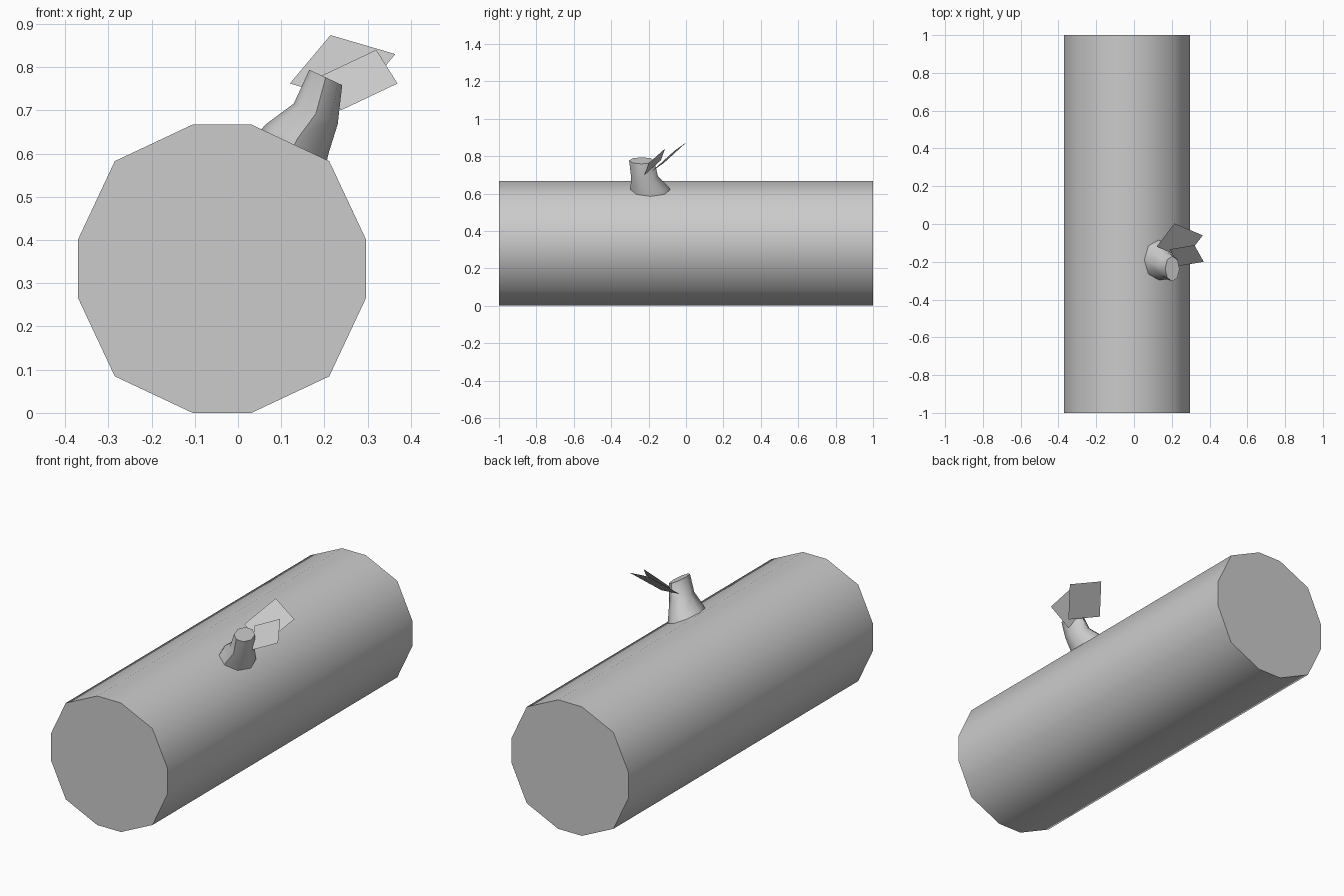
import bpy, bmesh, math
from mathutils import Vector

if "Cube" in bpy.data.objects:
    bpy.data.objects.remove(bpy.data.objects["Cube"])


def make_object(name, bm, smooth_angle=None):
    bmesh.ops.recalc_face_normals(bm, faces=bm.faces)
    mesh = bpy.data.meshes.new(name)
    bm.to_mesh(mesh)
    bm.free()
    obj = bpy.data.objects.new(name, mesh)
    bpy.context.collection.objects.link(obj)
    if smooth_angle:
        bpy.ops.object.select_all(action='DESELECT')
        obj.select_set(True)
        bpy.context.view_layer.objects.active = obj
        bpy.ops.object.shade_smooth_by_angle(angle=math.radians(smooth_angle))
    return obj


def loft(name, rings, smooth_angle):
    """Skin a list of equal-sized point rings and cap both ends."""
    bm = bmesh.new()
    loops = [[bm.verts.new(p) for p in ring] for ring in rings]
    n = len(loops[0])
    for a, b in zip(loops, loops[1:]):
        for i in range(n):
            j = (i + 1) % n
            bm.faces.new((a[i], a[j], b[j], b[i]))
    bm.faces.new(loops[0])
    bm.faces.new(loops[-1])
    return make_object(name, bm, smooth_angle)


# Log: twelve-sided trunk lying along y
CX, CZ = -0.037, 0.3335
quarter = [(0.3335, 0.067), (0.248, 0.249), (0.068, 0.3335)]
profile = (quarter + [(-x, z) for x, z in reversed(quarter)]
           + [(-x, -z) for x, z in quarter]
           + [(x, -z) for x, z in reversed(quarter)])
loft("log", [[(CX + x, y, CZ + z) for x, z in profile] for y in (-1, 1)], 45)

# Branch stub: tapering bent rings, parallel to the upper right log facet
SIDES = 8
across = Vector((0.906, 0, -0.423))
stub_rings = [  # centre, half width across the facet, half width along y
    ((0.130, -0.190, 0.620), 0.084, 0.106),
    ((0.137, -0.194, 0.634), 0.080, 0.102),
    ((0.180, -0.222, 0.692), 0.056, 0.072),
    ((0.203, -0.237, 0.776), 0.042, 0.067),
]
rings = []
for centre, w, d in stub_rings:
    angles = [2 * math.pi * i / SIDES for i in range(SIDES)]
    rings.append([Vector(centre) + across * w * math.cos(a)
                  + Vector((0, d * math.sin(a), 0)) for a in angles])
loft("branch_stub", rings, 50)


# Leaves: flat parallelograms from three corners
def leaf(name, a, b, c):
    a, b, c = Vector(a), Vector(b), Vector(c)
    bm = bmesh.new()
    bm.faces.new([bm.verts.new(p) for p in (a, b, c, a + c - b)])
    make_object(name, bm)


leaf("leaf_large", (0.12, -0.12, 0.762), (0.214, 0.003, 0.874), (0.364, -0.06, 0.83))
leaf("leaf_small", (0.32, -0.112, 0.84), (0.369, -0.20, 0.762), (0.238, -0.222, 0.70))
